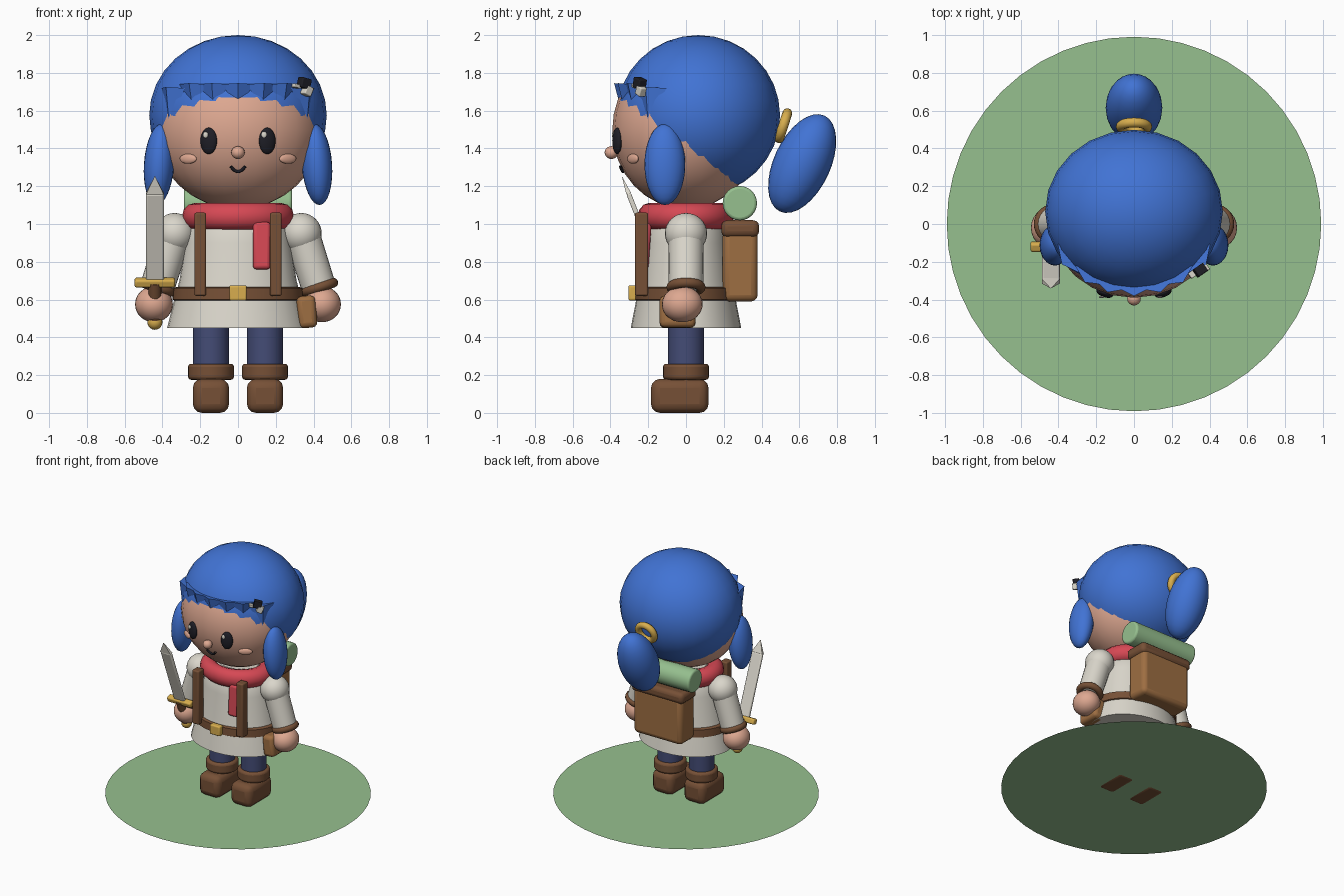
import bpy, math
from mathutils import Vector, Matrix, Euler

if "Cube" in bpy.data.objects:
    bpy.data.objects.remove(bpy.data.objects["Cube"])


def colour(name, r, g, b):
    lin = [((c / 255 + 0.055) / 1.055) ** 2.4 if c > 10 else c / 255 / 12.92 for c in (r, g, b)]
    m = bpy.data.materials.new(name)
    m.diffuse_color = (*lin, 1)
    m.use_nodes = True
    m.node_tree.nodes["Principled BSDF"].inputs["Base Color"].default_value = m.diffuse_color
    return m


SKIN = colour("skin", 222, 168, 145)
BLUE = colour("hair blue", 65, 115, 212)
NAVY = colour("trouser navy", 68, 76, 118)
RED = colour("scarf red", 214, 72, 84)
CREAM = colour("cream", 218, 214, 203)
BROWN = colour("dark leather", 118, 80, 54)
TAN = colour("tan leather", 158, 110, 66)
GOLD = colour("gold", 216, 174, 78)
GREEN = colour("green", 150, 192, 143)
BLACK = colour("black", 30, 30, 38)


def finish(name, mat, angle=35):
    o = bpy.context.object
    o.name = name
    o.data.materials.append(mat)
    bpy.ops.object.shade_smooth_by_angle(angle=math.radians(angle))
    return o


def rad(rot):
    return [math.radians(a) for a in rot]


def bevel(o, width, segs=3):
    b = o.modifiers.new("bevel", 'BEVEL')
    b.width, b.segments, b.limit_method = width, segs, 'ANGLE'


def ball(name, loc, radii, mat, rot=(0, 0, 0), segs=24, rings=16):
    bpy.ops.mesh.primitive_uv_sphere_add(segments=segs, ring_count=rings, location=loc, rotation=rad(rot))
    bpy.context.object.data.transform(Matrix.Diagonal((*radii, 1)))
    return finish(name, mat)


def box(name, loc, dims, mat, bev=0.01, rot=(0, 0, 0)):
    bpy.ops.mesh.primitive_cube_add(size=1, location=loc, rotation=rad(rot))
    bpy.context.object.data.transform(Matrix.Diagonal((*dims, 1)))
    o = finish(name, mat)
    if bev:
        bevel(o, bev)
    return o


def tube(name, p1, p2, r1, r2, mat, bev=0, n=24):
    p1, p2 = Vector(p1), Vector(p2)
    d = p2 - p1
    bpy.ops.mesh.primitive_cone_add(vertices=n, radius1=r1, radius2=r2, depth=d.length,
                                    location=(p1 + p2) / 2,
                                    rotation=d.to_track_quat('Z', 'Y').to_euler())
    o = finish(name, mat)
    if bev:
        bevel(o, bev)
    return o


def ring(name, loc, major, minor, mat, rot=(0, 0, 0), scale=(1, 1, 1)):
    bpy.ops.mesh.primitive_torus_add(major_radius=major, minor_radius=minor, major_segments=28,
                                     minor_segments=12, location=loc, rotation=rad(rot))
    bpy.context.object.data.transform(Matrix.Diagonal((*scale, 1)))
    return finish(name, mat)


def lathe(name, profile, mat, yscale, n=32):
    verts = [(r * math.cos(2 * math.pi * i / n), yscale * r * math.sin(2 * math.pi * i / n), z)
             for r, z in profile for i in range(n)]
    faces = [(k * n + i, k * n + (i + 1) % n, (k + 1) * n + (i + 1) % n, (k + 1) * n + i)
             for k in range(len(profile) - 1) for i in range(n)]
    faces += [tuple(reversed(range(n))), tuple(range(len(verts) - n, len(verts)))]
    me = bpy.data.meshes.new(name)
    me.from_pydata(verts, [], faces)
    o = bpy.data.objects.new(name, me)
    bpy.context.collection.objects.link(o)
    bpy.ops.object.select_all(action='DESELECT')
    o.select_set(True)
    bpy.context.view_layer.objects.active = o
    return finish(name, mat)


# Ground disc
bpy.ops.mesh.primitive_circle_add(vertices=48, radius=0.99, fill_type='NGON', location=(0, 0, 0.004))
finish("ground_disc", GREEN)

# Head and hair cap: the two overlap and form the hairline
ball("head", (0, 0, 1.5), (0.44, 0.39, 0.42), SKIN)
ball("hair_cap", (0, 0.065, 1.575), (0.47, 0.433, 0.425), BLUE)


def face_y(x, z):
    return -0.39 * math.sqrt(1 - (x / 0.44) ** 2 - ((z - 1.5) / 0.42) ** 2)


# Face
ball("nose", (0, -0.395, 1.378), (0.036, 0.036, 0.034), SKIN, segs=16, rings=10)
for s in (-1, 1):
    ball("eye", (s * 0.155, face_y(0.155, 1.44) - 0.004, 1.44), (0.046, 0.022, 0.07), BLACK, (0, 0, s * 20))
    ball("eye_glint", (s * 0.155 - 0.017, -0.386, 1.472), (0.014, 0.006, 0.017), CREAM, segs=12, rings=8)
    ball("cheek", (s * 0.264, face_y(0.264, 1.345) - 0.004, 1.345), (0.052, 0.015, 0.026), SKIN, (0, 0, s * 32))
mouth = bpy.data.curves.new("mouth", 'CURVE')
mouth.dimensions = '3D'
mouth.bevel_depth = 0.008
sp = mouth.splines.new('POLY')
sp.points.add(8)
for i, p in enumerate(sp.points):
    x = -0.038 + 0.076 * i / 8
    z = 1.277 + 0.028 * (x / 0.038) ** 2
    p.co = (x, face_y(x, z) - 0.004, z, 1)
mouth.materials.append(BLACK)
bpy.context.collection.objects.link(bpy.data.objects.new("mouth", mouth))

# Fringe of downward spikes around the forehead
for deg in (-52, -33, -17, 0, 17, 33, 52):
    big = abs(deg) > 50
    a = math.radians(deg)
    h, r, z = (0.2, 0.1, 1.62) if big else (0.11, 0.09, 1.685)
    k = 0.455 * (0.985 if big else 0.965)
    bpy.ops.mesh.primitive_cone_add(vertices=4, radius1=r, radius2=0, depth=h,
                                    location=(k * math.sin(a), 0.065 - 0.93 * k * math.cos(a), z))
    o = finish("fringe_spike", BLUE)
    o.data.transform(Matrix.Diagonal((1, 0.5, -1, 1)))
    o.data.flip_normals()
    o.rotation_euler = Euler((math.radians(-8), 0, a))

# Side locks, ponytail and tie
for s in (-1, 1):
    ball("side_lock", (s * 0.418, -0.112, 1.315), (0.08, 0.108, 0.215), BLUE, (0, s * -4, 0))
ball("ponytail", (0, 0.615, 1.32), (0.15, 0.15, 0.28), BLUE, (-25, 0, 0))
ring("hair_tie", (0, 0.515, 1.52), 0.07, 0.026, GOLD, (72, 0, 0))

# Hair clip
box("clip_dark", (0.35, -0.245, 1.745), (0.06, 0.05, 0.055), BLACK, 0.006, (0, 15, 35))
box("clip_light", (0.365, -0.235, 1.705), (0.045, 0.05, 0.05), CREAM, 0.006, (0, 25, 35))
box("clip_light_bar", (0.31, -0.265, 1.73), (0.04, 0.035, 0.02), CREAM, 0.004, (0, 15, 35))

# Tunic, belt and buckle
lathe("tunic", [(0.375, 0.45), (0.335, 0.61), (0.31, 0.7), (0.28, 0.9), (0.25, 1.02), (0.17, 1.09)], CREAM, 0.78)
lathe("belt", [(0.33, 0.592), (0.348, 0.6), (0.345, 0.66), (0.31, 0.67)], BROWN, 0.78)
box("buckle", (0, -0.28, 0.635), (0.092, 0.05, 0.08), GOLD, 0.01)
for s in (-1, 1):
    box("shoulder_strap", (s * 0.2, -0.235, 0.84), (0.062, 0.07, 0.44), BROWN, 0.01)

# Scarf and its hanging end
ring("scarf", (0, 0, 1.04), 0.225, 0.072, RED, scale=(1, 0.86, 1))
box("scarf_end", (0.125, -0.218, 0.885), (0.092, 0.055, 0.25), RED, 0.018, (-4, 0, 0))

# Arms, legs and boots
for s in (-1, 1):
    ball("shoulder", (s * 0.335, 0, 0.95), (0.108, 0.112, 0.108), CREAM)
    tube("sleeve", (s * 0.34, 0, 0.94), (s * 0.432, 0, 0.65), 0.094, 0.091, CREAM)
    ring("cuff", (s * 0.43, 0, 0.665), 0.078, 0.026, BROWN, (0, s * -18, 0))
    ball("hand", (s * 0.445, -0.02, 0.575), (0.1, 0.108, 0.095), SKIN)
    tube("leg", (s * 0.143, 0, 0.2), (s * 0.143, 0, 0.52), 0.096, 0.096, NAVY)
    tube("boot_cuff", (s * 0.143, 0, 0.175), (s * 0.143, 0, 0.26), 0.122, 0.122, BROWN, 0.018)
    box("boot", (s * 0.143, -0.033, 0.09), (0.192, 0.305, 0.18), BROWN, 0.048)

# Hip pouch
box("hip_pouch", (0.365, -0.045, 0.535), (0.1, 0.19, 0.17), TAN, 0.028, (0, -5, 0))

# Backpack with flap and bedroll
box("backpack", (0, 0.287, 0.78), (0.44, 0.185, 0.38), TAN, 0.035)
box("backpack_flap", (0, 0.287, 0.975), (0.47, 0.2, 0.09), BROWN, 0.032)
tube("bedroll", (-0.287, 0.285, 1.11), (0.287, 0.285, 1.11), 0.091, 0.091, GREEN, 0.015)

# Sword, leaning forward
TILT = 21.3


def along(z):
    return Vector((-0.44, -0.12 - 0.39 * (z - 0.69), z))


mid = along(0.925)
box("blade", mid, (0.095, 0.025, 0.505), CREAM, 0.008, (TILT, 0, 0))
tip = tube("blade_tip", along(1.16), along(1.255), 0.0672, 0, CREAM, n=4)
tip.rotation_euler = rad((TILT, 0, 0))
tip.data.transform(Matrix.Diagonal((1, 0.27, 1, 1)) @ Matrix.Rotation(math.radians(45), 4, 'Z'))
tip.data.transform(Matrix.Diagonal((1, 1, 1, 1)))
box("sword_guard", along(0.69), (0.215, 0.05, 0.045), GOLD, 0.012, (TILT, 0, 0))
tube("sword_grip", along(0.48), along(0.69), 0.034, 0.034, BROWN, n=16)
ball("pommel", along(0.48), (0.04, 0.04, 0.04), GOLD, segs=16, rings=10)
